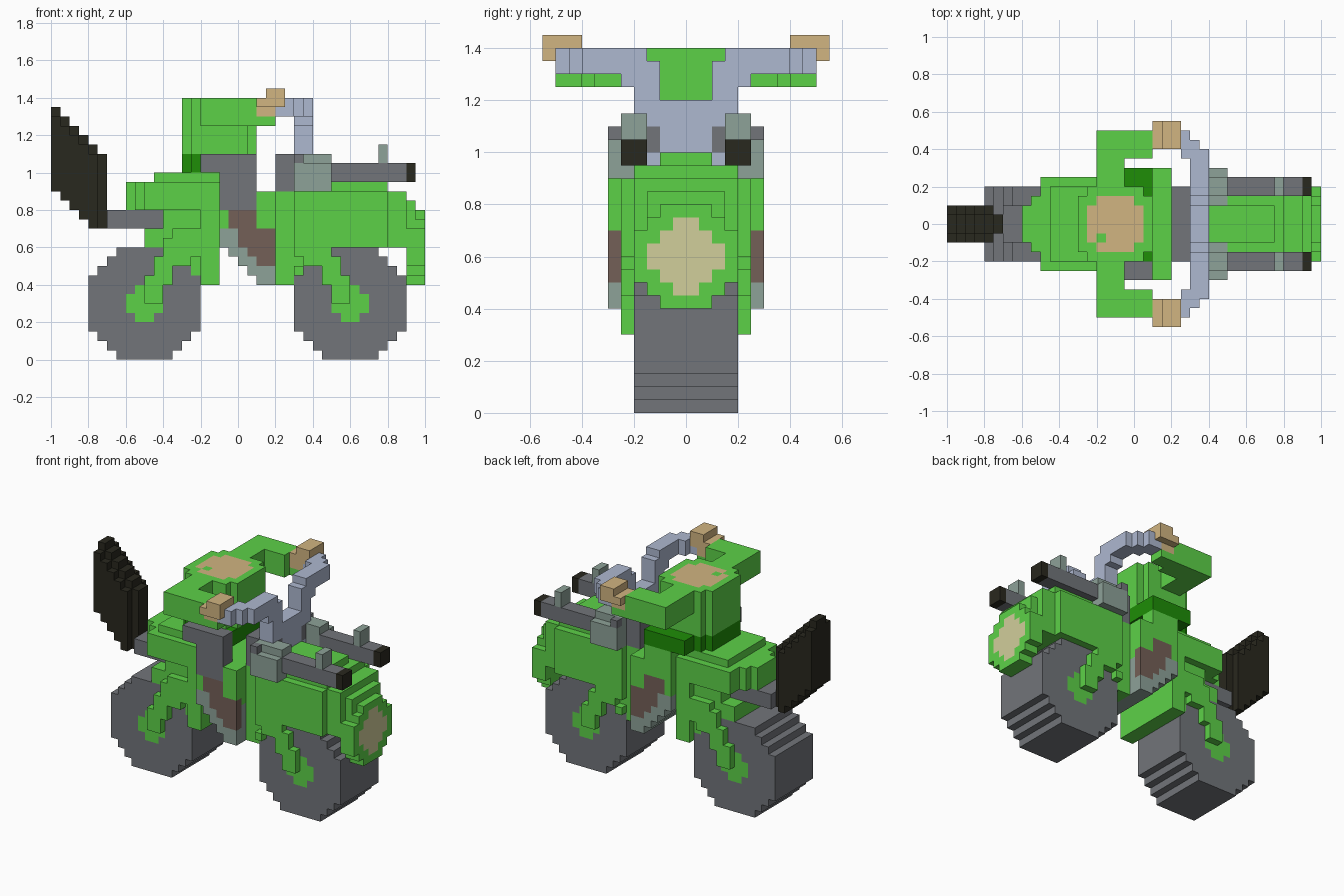
import bpy, bmesh

if "Cube" in bpy.data.objects:
    bpy.data.objects.remove(bpy.data.objects["Cube"])

U = 0.05  # one block; all sizes below are counted in blocks

COLOURS = {
    "green": (0.108, 0.64, 0.064), "dark_green": (0.013, 0.27, 0.002),
    "grey": (0.168, 0.178, 0.195), "black": (0.022, 0.021, 0.013),
    "tan": (0.64, 0.46, 0.22), "cream": (0.64, 0.62, 0.33),
    "brown": (0.175, 0.115, 0.096), "steel_blue": (0.42, 0.48, 0.63),
    "grey_green": (0.27, 0.36, 0.315),
}
NAMES = list(COLOURS)
MATS = []
for n, c in COLOURS.items():
    m = bpy.data.materials.new(n)
    m.diffuse_color = (*c, 1)
    m.use_nodes = True
    m.node_tree.nodes["Principled BSDF"].inputs["Base Color"].default_value = m.diffuse_color
    MATS.append(m)

cells = {}  # block position -> (part, colour); later parts replace earlier ones


def box(part, col, x0, x1, y0, y1, z0, z1, sides=(1, -1)):
    """Block-filled box; y is measured outward and mirrored to the given sides."""
    for x in range(x0, x1):
        for y in range(y0, y1):
            for z in range(z0, z1):
                for s in sides:
                    cells[(x, y if s > 0 else -y - 1, z)] = (part, col)


def rows(part, col, z0, spans, y0, y1, sides=(1, -1)):
    """Side profile given as x spans per block row, from the bottom up."""
    for i, (a, b) in enumerate(spans):
        box(part, col, a, b, y0, y1, z0 + i, z0 + i + 1, sides)


# rear body, tapered tail and fender
box("rear_body", "green", -10, -2, 0, 4, 12, 14)
box("rear_body", "green", -8, -2, 0, 4, 14, 16)
box("rear_body", "green", -4, -2, 4, 5, 12, 16)
box("rear_body", "green", -8, -2, 0, 5, 16, 19)
box("rear_body", "green", -9, -2, 0, 4, 19, 20)
for x, w in ((-12, 2), (-11, 3), (-10, 5), (-9, 5)):
    box("rear_body", "green", x, x + 1, 0, w, 16, 19)
box("rear_fender", "green", -4, -2, 0, 5, 8, 12)
rows("rear_fender", "green", 9, [(-5, -4), (-6, -4), (-7, -4)], 0, 4)
box("tail_support", "grey", -14, -8, 0, 2, 14, 16)

# engine block with footboards and boots
box("engine_core", "green", -2, 4, 0, 5, 14, 18)
box("engine_core", "green", 2, 4, 0, 6, 14, 18)
box("engine_core", "green", 2, 4, 0, 5, 13, 14)
box("engine_core", "green", -2, 2, 5, 6, 14, 16)
boards = [(2, 4), (1, 4), (0, 4), (-1, 4), (-2, 4), (-2, 2)]
rows("footboard", "grey_green", 8, boards, 0, 6)
rows("boot", "brown", 10, [(2, 4), (1, 4), (0, 4), (0, 4), (-1, 2), (-1, 2)], 5, 6)

# front fairing
box("fairing", "green", 4, 6, 0, 4, 8, 18)
box("fairing", "green", 6, 16, 0, 5, 12, 18)
box("fairing", "green", 10, 16, 0, 4, 18, 19)
box("fairing", "green", 8, 15, 0, 2, 19, 20)
box("fairing", "green", 16, 18, 0, 4, 12, 18)
box("fairing", "green", 18, 19, 0, 3, 12, 17)
rows("fork_bridge", "green", 9, [(6, 7), (6, 8), (6, 9)], 0, 4)
rows("fork_bridge", "green", 9, [(6, 7)], 4, 5)

# nose ring with round lamp
for i, w in enumerate((2, 3, 4, 4, 4, 4, 3, 2)):
    box("nose_ring", "green", 18, 20, 0, w, 8 + i, 9 + i)
for i, w in enumerate((1, 2, 3, 3, 2, 1)):
    box("head_lamp", "cream", 19, 20, 0, w, 9 + i, 10 + i)

# stepped wheels with hubs
WHEEL = (3, 4, 5, 6, 6, 6, 6, 6, 6, 5, 4, 3)
for label, cx in (("rear", -10), ("front", 12)):
    rows(label + "_wheel", "grey", 0, [(cx - w, cx + w) for w in WHEEL], 0, 4)
    rows(label + "_hub", "green", 4, [(cx - w, cx + w) for w in (1, 2, 2, 1)], 3, 4)

# fork legs, leaning toward the middle
LEAN = [(0, 2), (0, 2), (0, 3), (1, 3), (1, 5), (2, 6)]
rows("rear_fork", "green", 6, [(-10 + a, -10 + b) for a, b in LEAN + [(2, 6), (3, 6)]], 4, 5)
rows("front_fork", "green", 6, [(12 - b, 12 - a) for a, b in LEAN], 4, 5)

# back panel, a slanted slab with a rounded upper edge
TOPS = ((18, 27), (17, 26), (16, 25), (15, 24), (14, 23), (14, 22))
for i, (lo, hi) in enumerate(TOPS):
    box("back_panel", "black", -20 + i, -19 + i, 0, 1, lo, hi)
    if i < 5:
        box("back_panel", "black", -20 + i, -19 + i, 1, 2, lo, hi - 1)

# rider: legs, belt, torso, arms, neck
box("right_leg", "grey", -4, 2, 4, 6, 20, 22, (-1,))
box("right_leg", "grey", -2, 2, 4, 6, 16, 20, (-1,))
box("left_leg", "green", -2, 2, 4, 6, 16, 20, (1,))
box("left_leg", "dark_green", -4, 2, 4, 6, 20, 22, (1,))
box("belt", "dark_green", -6, 2, 0, 3, 20, 22)
box("belt", "dark_green", -5, 2, 3, 4, 20, 22)
box("torso", "green", -6, 2, 0, 3, 22, 28)
box("torso", "green", -5, 1, 3, 4, 22, 28)
box("arm", "green", -4, -1, 3, 10, 25, 28)
box("arm", "green", -1, 2, 7, 10, 25, 28)
box("arm", "green", 2, 4, 8, 10, 25, 26)
for i, w in enumerate((2, 3, 3, 3, 3, 2)):
    box("neck", "tan", -5 + i, -4 + i, 0, w, 27, 28)
box("neck", "green", -4, -3, 1, 2, 27, 28, (-1,))

# tank block and handlebar
box("tank", "grey", 4, 6, 0, 4, 18, 22)
box("handlebar", "steel_blue", 6, 8, 0, 4, 18, 24)
box("handlebar", "steel_blue", 6, 8, 2, 4, 24, 25)
box("handlebar", "steel_blue", 6, 8, 2, 5, 25, 27)
box("handlebar", "steel_blue", 6, 8, 3, 8, 26, 28)
box("handlebar", "steel_blue", 5, 7, 7, 9, 26, 28)
box("handlebar", "steel_blue", 4, 6, 8, 10, 26, 28)

# gripping hands
box("hand", "tan", 2, 4, 8, 10, 26, 28)
box("hand", "tan", 2, 5, 8, 11, 27, 28)
box("hand", "tan", 3, 5, 8, 11, 28, 29)

# side tubes with housings, sights and dark tips
box("tube_housing", "grey_green", 6, 10, 3, 5, 18, 22)
box("tube_housing", "grey_green", 6, 10, 5, 6, 18, 21)
box("tube_housing", "grey_green", 8, 10, 2, 3, 18, 19)
box("tube_mount", "grey", 6, 7, 5, 6, 21, 22)
box("tube_mount", "grey", 6, 8, 2, 3, 20, 22)
box("tube", "grey", 10, 18, 3, 5, 19, 21)
box("tube_sight", "grey_green", 15, 16, 3, 5, 21, 23)
box("tube_tip", "black", 18, 19, 3, 5, 19, 21)

# turn the blocks into one clean shell per part
SIDES = []
for axis in range(3):
    for s in (0, 1):
        b, c = (axis + 1) % 3, (axis + 2) % 3
        quad = []
        for u, v in ((0, 0), (1, 0), (1, 1), (0, 1)):
            p = [0, 0, 0]
            p[axis], p[b], p[c] = s, u, v
            quad.append(tuple(p))
        step = [0, 0, 0]
        step[axis] = 1 if s else -1
        SIDES.append((step, quad if s else quad[::-1]))

parts = {}
for pos, (part, col) in cells.items():
    parts.setdefault(part, []).append((pos, col))

for part, blocks in parts.items():
    bm = bmesh.new()
    verts = {}
    used = sorted({col for _, col in blocks})
    for pos, col in blocks:
        for step, quad in SIDES:
            if tuple(p + d for p, d in zip(pos, step)) in cells:
                continue
            corners = []
            for q in quad:
                k = tuple(p + d for p, d in zip(pos, q))
                if k not in verts:
                    verts[k] = bm.verts.new([i * U for i in k])
                corners.append(verts[k])
            bm.faces.new(corners).material_index = used.index(col)
    if not bm.faces:
        bm.free()
        continue
    bmesh.ops.dissolve_limit(bm, angle_limit=0.01, verts=bm.verts[:],
                             edges=bm.edges[:], delimit={'MATERIAL'})
    me = bpy.data.meshes.new(part)
    bm.to_mesh(me)
    bm.free()
    for col in used:
        me.materials.append(MATS[NAMES.index(col)])
    bpy.context.collection.objects.link(bpy.data.objects.new(part, me))
